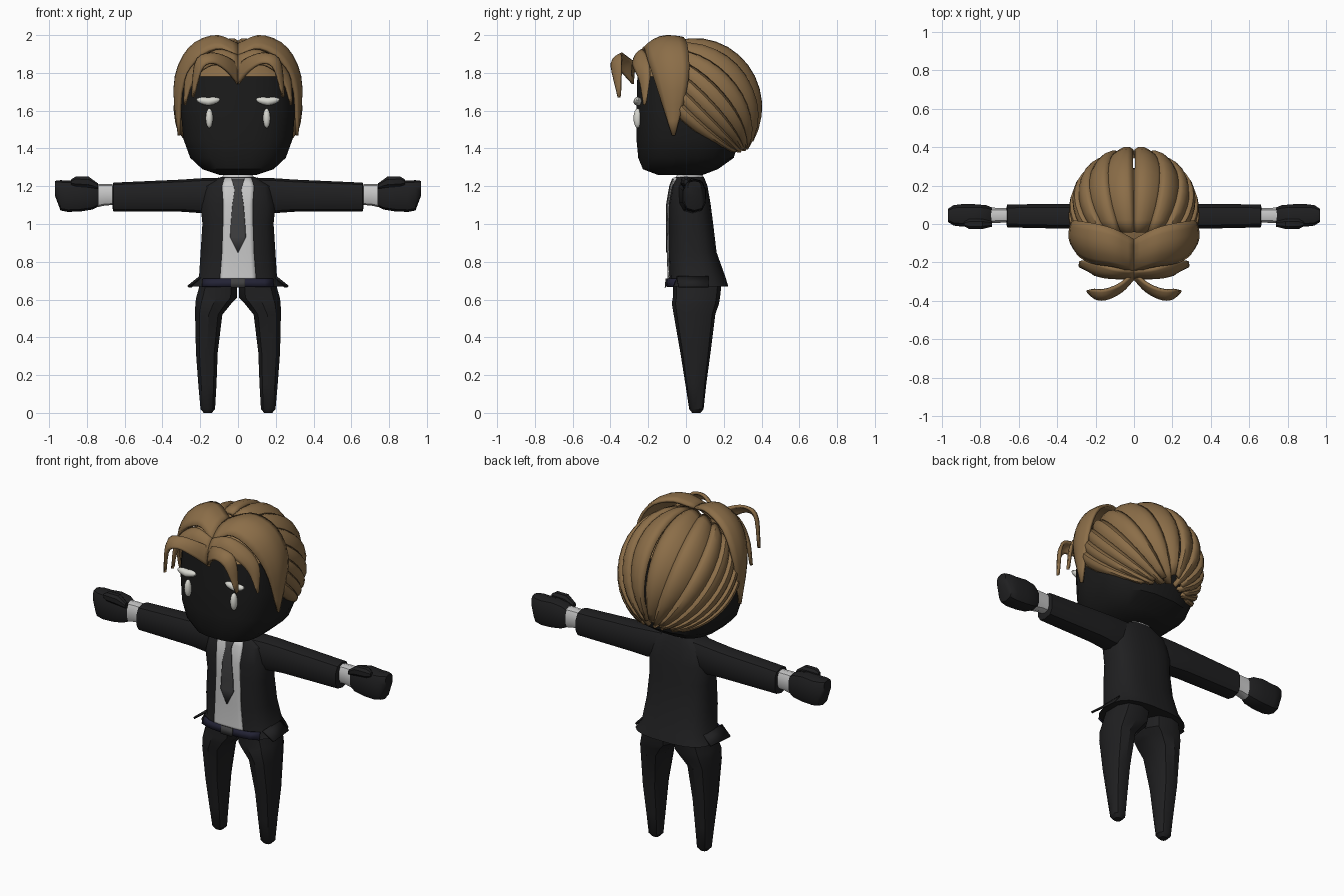
import bpy, bmesh, math
from mathutils import Vector

if "Cube" in bpy.data.objects:
    bpy.data.objects.remove(bpy.data.objects["Cube"])


def material(name, rgb):
    m = bpy.data.materials.new(name)
    m.diffuse_color = (*rgb, 1)
    m.use_nodes = True
    m.node_tree.nodes["Principled BSDF"].inputs["Base Color"].default_value = m.diffuse_color
    return m


SUIT = material("black suit", (0.014, 0.014, 0.015))
SKIN = material("black head", (0.011, 0.011, 0.011))
HAIR = material("brown hair", (0.26, 0.155, 0.065))
SHIRT = material("light grey shirt", (0.58, 0.58, 0.58))
TIE = material("dark grey tie", (0.05, 0.05, 0.052))
BELT = material("navy belt", (0.016, 0.016, 0.035))
MARK = material("pale face marks", (0.68, 0.68, 0.63))


def finish(name, bm, mats, angle=35, thick=0):
    bmesh.ops.remove_doubles(bm, verts=bm.verts, dist=0.0005)
    bmesh.ops.recalc_face_normals(bm, faces=bm.faces)
    me = bpy.data.meshes.new(name)
    bm.to_mesh(me)
    bm.free()
    for m in mats:
        me.materials.append(m)
    ob = bpy.data.objects.new(name, me)
    bpy.context.collection.objects.link(ob)
    if thick:
        s = ob.modifiers.new("thickness", "SOLIDIFY")
        s.thickness, s.offset = thick, 0
    bpy.ops.object.select_all(action="DESELECT")
    ob.select_set(True)
    bpy.context.view_layer.objects.active = ob
    bpy.ops.object.shade_smooth_by_angle(angle=math.radians(angle))
    return ob


def sheet(bm, rows):
    vs = [[bm.verts.new(p) for p in r] for r in rows]
    for a, b in zip(vs, vs[1:]):
        for i in range(len(a) - 1):
            bm.faces.new((a[i], a[i + 1], b[i + 1], b[i]))


def loft(name, rings, mat, n=12, power=2.5, along_x=False, side=1, turn=0.5):
    """Skin superellipse rings (station, c1, c2, r1, r2)."""
    bm = bmesh.new()
    loops = []
    for s, c1, c2, r1, r2 in rings:
        loop = []
        for k in range(n):
            t = 2 * math.pi * (k + turn) / n
            c, d = math.cos(t), math.sin(t)
            u = c1 + r1 * math.copysign(abs(c) ** (2 / power), c)
            v = c2 + r2 * math.copysign(abs(d) ** (2 / power), d)
            p = (s, u, v) if along_x else (u, v, s)
            loop.append(bm.verts.new((p[0] * side, p[1], p[2])))
        loops.append(loop)
    for a, b in zip(loops, loops[1:]):
        for k in range(n):
            bm.faces.new((a[k], a[(k + 1) % n], b[(k + 1) % n], b[k]))
    bm.faces.new(loops[0])
    bm.faces.new(loops[-1])
    return finish(name, bm, [mat])


# Head, with the scalp coloured as hair above the hairline
head = loft("head", [(1.26, 0, -.03, .10, .12), (1.29, 0, -.03, .19, .20),
                     (1.35, 0, 0, .255, .255), (1.45, 0, .01, .292, .275),
                     (1.6, 0, .015, .305, .28), (1.78, 0, .015, .29, .275),
                     (1.85, 0, .01, .22, .21), (1.91, 0, .03, .14, .14)],
            SKIN, n=20, power=2.8)
head.data.materials.append(HAIR)
for f in head.data.polygons:
    f.material_index = int(f.center.z > 1.79)

# Jacket body
TORSO = [(.67, 0, .065, .245, .16), (.72, 0, .06, .208, .15), (.85, 0, .035, .2, .128),
         (1.0, 0, .027, .19, .118), (1.1, 0, .02, .2, .112), (1.2, 0, .02, .18, .095),
         (1.25, 0, .02, .09, .075)]
loft("jacket", TORSO, SUIT, n=20, power=2.8)


def chest(x, z, lift):
    """Point on the jacket front, lifted forward."""
    for a, b in zip(TORSO, TORSO[1:]):
        if z <= b[0]:
            break
    t = (z - a[0]) / (b[0] - a[0])
    _, _, cy, rx, ry = [p + (q - p) * t for p, q in zip(a, b)]
    y = cy - ry * max(0, 1 - min(1, abs(x) / rx) ** 2.8) ** (1 / 2.8)
    return (x, y - lift, z)


def chest_plate(name, outline, mat, lift):
    """Plate on the chest from (z, half width) pairs."""
    bm = bmesh.new()
    sheet(bm, [[chest(w * k / 4, z, lift) for k in range(-4, 5)] for z, w in outline])
    finish(name, bm, [mat], thick=.006)


chest_plate("shirt_front", [(.70, .095), (.72, .095), (.85, .085), (1.0, .08), (1.1, .078),
                            (1.2, .085), (1.245, .07)], SHIRT, .005)
chest_plate("tie", [(.85, .002), (.93, .042), (1.0, .038), (1.1, .03), (1.18, .018),
                    (1.2, .022), (1.24, .034)], TIE, .011)
chest_plate("belt", [(.668, .19), (.71, .185)], BELT, .008)
chest_plate("buckle", [(.664, .038), (.712, .038)], TIE, .014)

# Shirt collar
loft("collar", [(1.2, 0, .02, .1, .075), (1.25, 0, .02, .085, .075), (1.275, 0, .02, .07, .06)],
     SHIRT, n=12)

for side, tag in ((1, "left"), (-1, "right")):
    # Trousers
    loft(tag + "_leg", [(0, .16, .055, .022, .022), (.02, .16, .055, .04, .038),
                        (.15, .162, .052, .05, .055), (.32, .165, .05, .06, .08),
                        (.52, .155, .045, .075, .11), (.58, .13, .05, .1, .125),
                        (.61, .113, .055, .113, .125), (.70, .1, .06, .1, .13)],
         SUIT, n=10).scale.x = side
    # Sleeve, cuff and fist
    loft(tag + "_sleeve", [(.1, .025, 1.16, .075, .085), (.2, .035, 1.15, .07, .092),
                           (.3, .04, 1.15, .068, .085), (.66, .042, 1.143, .062, .076),
                           (.665, .042, 1.143, .045, .058)], SUIT, 10, 2.8, True, side)
    loft(tag + "_cuff", [(.64, .045, 1.155, .038, .055), (.70, .045, 1.155, .04, .056),
                         (.745, .045, 1.15, .042, .061)], SHIRT, 10, 2.8, True, side)
    loft(tag + "_fist", [(.735, .045, 1.15, .04, .055), (.77, .045, 1.152, .055, .075),
                         (.83, .045, 1.152, .06, .085), (.9, .045, 1.147, .06, .083),
                         (.94, .045, 1.152, .055, .08), (.97, .045, 1.19, .035, .038)],
         SUIT, 10, 3, True, side)
    loft(tag + "_thumb", [(.74, .0, 1.2, .015, .015), (.79, .0, 1.222, .028, .03),
                          (.86, .0, 1.225, .027, .027), (.885, .0, 1.222, .012, .014)],
         SUIT, 8, 2.5, True, side)
    # Closed eye bar and the streak beneath it
    for name, x, z, rx, rz in (("eye", .158, 1.658, .064, .022), ("streak", .152, 1.56, .02, .052)):
        bm = bmesh.new()
        bmesh.ops.create_uvsphere(bm, u_segments=14, v_segments=8, radius=1)
        for v in bm.verts:
            droop = .01 * (1 - abs(v.co.x)) if name == "eye" else 0
            v.co = (side * (x + v.co.x * rx), -.256 + v.co.y * .022, z + v.co.z * rz - droop)
        finish(f"{tag}_{name}", bm, [MARK])

# Coat tail points at the hips
for side, tag in ((1, "left"), (-1, "right")):
    bm = bmesh.new()
    sheet(bm, [[(side * .2, -.05, .72), (side * .2, .12, .72)],
               [(side * .265, -.04, .668), (side * .25, .12, .668)]])
    finish(tag + "_hem_point", bm, [SUIT], thick=.012)

# Swept-back hair: scalloped locks gathered towards the nape
CENTRE, RADII = Vector((0, .05, 1.62)), Vector((.312, .325, .335))
LOCKS = 7


def back_point(t, v, ridge):
    phi = math.radians(98 * t)
    a = Vector((math.sin(phi), -.28, math.cos(phi))).normalized()
    b = Vector((.02 + .5 * t, .9 - .3 * t, -.5 - .2 * t)).normalized()
    d = a.slerp(b, v) * (1 + ridge)
    return CENTRE + Vector(d[i] * RADII[i] for i in range(3))


for side, tag in ((1, "left"), (-1, "right")):
    for i in range(LOCKS):
        bm = bmesh.new()
        end = 1 + .05 * (i % 2)
        rows = []
        for j in range(13):
            row = []
            for k in range(6):
                u = k / 5
                ridge = .02 + .055 * math.sin(math.pi * u ** .7) - .03 * u
                p = back_point((i + u * 1.08) / LOCKS, end * j / 12, ridge)
                row.append((p.x * side, p.y, p.z))
            rows.append(row)
        sheet(bm, rows)
        finish(f"{tag}_back_lock_{i + 1}", bm, [HAIR], thick=.02)


def spline(pts, n):
    """Catmull-Rom through the points."""
    q = [Vector(p) for p in pts]
    q = [2 * q[0] - q[1]] + q + [2 * q[-1] - q[-2]]
    out = []
    for s in range(n + 1):
        f = min(s / n * (len(pts) - 1), len(pts) - 1.0001)
        i, t = int(f), f - int(f)
        a, b, c, d = q[i:i + 4]
        out.append(.5 * (2 * b + (c - a) * t + (2 * a - 5 * b + 4 * c - d) * t * t
                         + (3 * b - a - 3 * c + d) * t ** 3))
    return out


def lock(name, back, front, bulge):
    """Curved lock of hair between two edge curves, one per side."""
    for side, tag in ((1, "left"), (-1, "right")):
        bm, rows = bmesh.new(), []
        for p, q in zip(spline(back, 14), spline(front, 14)):
            out = ((p + q) / 2 - Vector((0, 0, 1.6))).normalized() * bulge * (p - q).length
            row = [p.lerp(q, k / 6) + out * math.sin(math.pi * k / 6) for k in range(7)]
            rows.append([(v.x * side, v.y, v.z) for v in row])
        sheet(bm, rows)
        finish(f"{tag}_{name}", bm, [HAIR], thick=.016)


# Parted fringe
lock("side_sweep",
     [(0, -.08, 1.95), (.12, -.02, 1.985), (.25, .01, 1.92), (.32, .01, 1.75), (.31, -.06, 1.47)],
     [(0, -.25, 1.87), (.1, -.22, 1.93), (.22, -.2, 1.87), (.295, -.15, 1.72), (.31, -.07, 1.47)], .16)
lock("inner_fringe",
     [(0, -.24, 1.89), (.1, -.23, 1.92), (.2, -.2, 1.87), (.27, -.19, 1.78), (.28, -.21, 1.64)],
     [(0, -.28, 1.77), (.1, -.28, 1.84), (.18, -.27, 1.82), (.24, -.24, 1.75), (.28, -.22, 1.63)], .15)
lock("curled_bang",
     [(0, -.25, 1.84), (.07, -.31, 1.885), (.15, -.34, 1.9), (.22, -.34, 1.86), (.24, -.345, 1.68)],
     [(0, -.28, 1.74), (.06, -.345, 1.81), (.13, -.385, 1.85), (.19, -.39, 1.82), (.235, -.355, 1.67)], .15)
